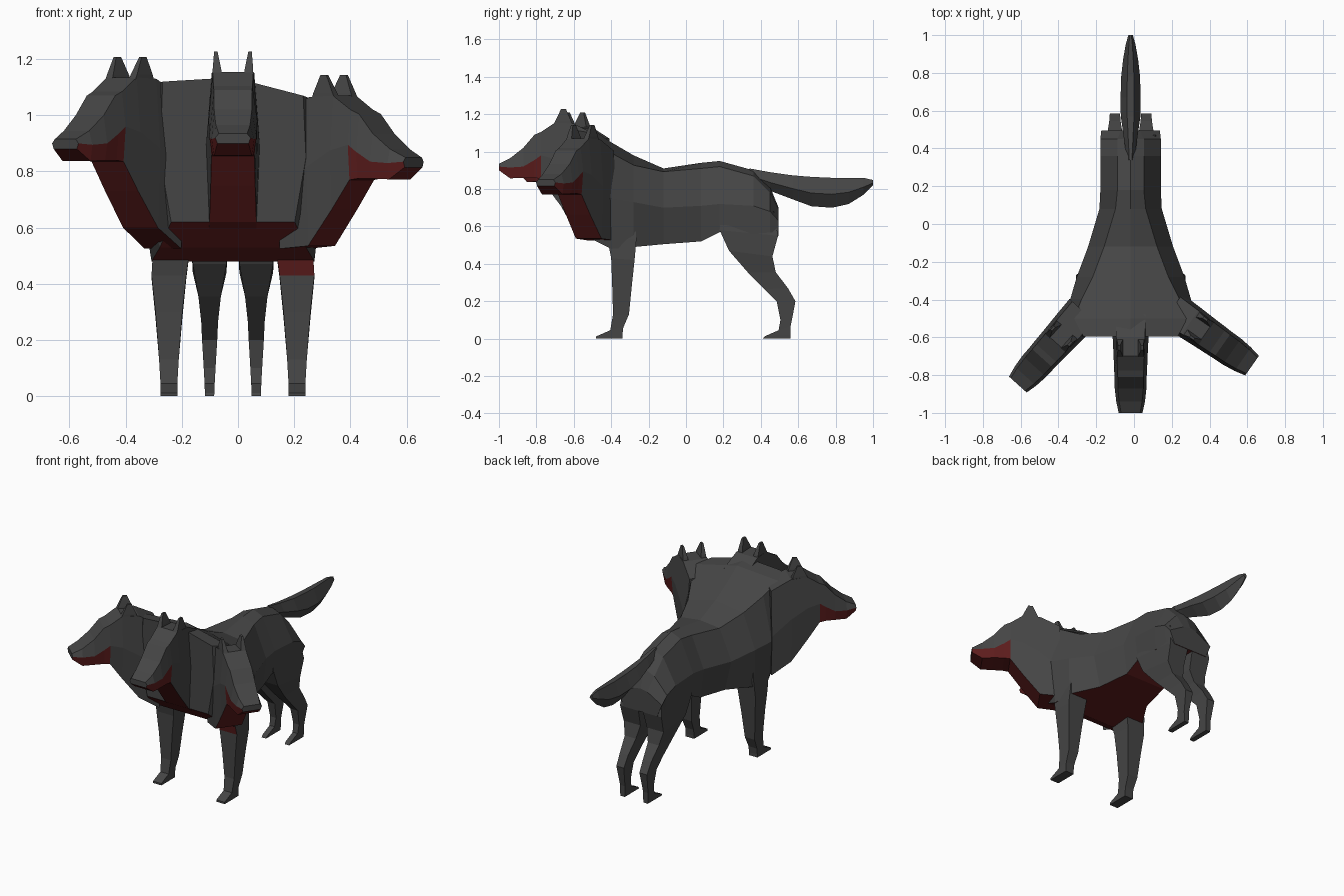
import bpy, bmesh, math
from mathutils import Vector, Matrix

if "Cube" in bpy.data.objects:
    bpy.data.objects.remove(bpy.data.objects["Cube"])

CX = -0.018  # body centre line


def material(name, rgb):
    m = bpy.data.materials.new(name)
    m.diffuse_color = (*rgb, 1)
    m.use_nodes = True
    m.node_tree.nodes["Principled BSDF"].inputs["Base Color"].default_value = m.diffuse_color
    return m


GREY = material("dark grey fur", (0.06, 0.06, 0.06))
RED = material("dark red underside", (0.11, 0.012, 0.012))


def loft(name, rings, is_red=None, matrix=Matrix()):
    """Skin a list of equal-sized rings, cap both ends, colour faces by a rule."""
    bm = bmesh.new()
    rows = [[bm.verts.new(p) for p in r] for r in rings]
    n = len(rows[0])
    for a, b in zip(rows, rows[1:]):
        for i in range(n):
            j = (i + 1) % n
            bm.faces.new((a[i], a[j], b[j], b[i]))
    bm.faces.new(rows[0])
    bm.faces.new(rows[-1])
    bmesh.ops.recalc_face_normals(bm, faces=bm.faces)
    bm.normal_update()
    for f in bm.faces:
        if is_red and is_red(f.calc_center_median(), f.normal):
            f.material_index = 1
    bm.transform(matrix)
    me = bpy.data.meshes.new(name)
    bm.to_mesh(me)
    bm.free()
    me.materials.append(GREY)
    me.materials.append(RED)
    ob = bpy.data.objects.new(name, me)
    bpy.context.collection.objects.link(ob)
    return ob


# Body: y, half widths (top, middle, bottom), heights (ridge, shoulder, middle, bottom)
body = [
    (0.495, .05, .155, .12, .70, .69, .63, .55),
    (0.45, .07, .16, .145, .81, .78, .68, .55),
    (0.36, .07, .16, .15, .90, .87, .71, .56),
    (0.18, .07, .16, .14, .95, .92, .72, .57),
    (0.08, .08, .165, .14, .94, .91, .71, .52),
    (-.12, .14, .225, .18, .91, .895, .70, .505),
    (-.28, .20, .285, .28, .98, .95, .73, .49),
    (-.40, .26, .32, .29, 1.05, 1.03, .75, .48),
    (-.50, .30, .34, .26, 1.12, 1.10, .80, .53),
    (-.595, .25, .26, .22, 1.135, 1.12, .85, .62)]
rings = []
for y, wt, wm, wb, zt, zs, zm, zb in body:
    drop = max(0, min(1, (-.1 - y) / .4)) * .05   # right shoulder sits lower
    rings.append([(CX, y, zt), (CX + wt, y, zs - drop), (CX + wm, y, zm), (CX + wb, y, zb),
                  (CX - wb, y, zb), (CX - wm, y, zm), (CX - wt, y, zs)])
loft("body", rings, lambda c, n: n.z < -.45)

# Head and neck: distance behind nose, heights (top, mouth line, bottom), half width
head = [
    (0.0, .935, .92, .90, .063),
    (.06, .965, .915, .857, .076),
    (.13, 1.02, .92, .86, .084),
    (.19, 1.09, .955, .86, .085),
    (.225, 1.105, .98, .855, .087),
    (.30, 1.155, .96, .75, .09),
    (.40, 1.15, .90, .62, .095),
    (.52, 1.09, .80, .525, .10)]


def add_head(side, nose_x, nose_y, turn, dz):
    place = Matrix.Translation((nose_x, nose_y, dz)) @ Matrix.Rotation(math.radians(turn), 4, 'Z')
    rings = []
    for u, zt, zm, zb, w in head:
        zb = max(zb, .525 - dz)    # throats all meet the chest at one height
        rings.append([(.8 * w, u, zt), (w, u, zm), (.88 * w, u, zb),
                      (-.88 * w, u, zb), (-w, u, zm), (-.8 * w, u, zt)])
    loft(side + "_head", rings,
         lambda c, n: n.z < -.4 or (.0 < c.y < .22 and c.z < .93 and n.z < .1), place)
    for s, tag in ((-1, "left"), (1, "right")):
        # Ear: tapering blade flush with the side of the skull
        ear = [[(s * (x + dx), y, z) for dx, y in ((-h, a), (h, a), (h, b), (-h, b))]
               for z, x, h, a, b in ((1.12, .054, .019, .28, .40),
                                     (1.165, .057, .015, .302, .385),
                                     (1.228, .061, .006, .332, .358))]
        loft(f"{side}_head_{tag}_ear", ear, None, place)


add_head("centre", CX, -1.0, 0, 0)
add_head("left", -.615, -.85, -42, -.02)
add_head("right", .625, -.75, 55, -.085)

# Legs: (front y, z), (back y, z), half width, inward shift
front_leg = [
    (-.48, 0, -.34, 0, .03, 0), (-.48, .012, -.34, .02, .03, 0),
    (-.405, .045, -.335, .06, .03, 0), (-.39, .13, -.305, .13, .035, 0),
    (-.395, .30, -.29, .28, .048, 0), (-.40, .43, -.275, .42, .062, 0),
    (-.42, .53, -.265, .53, .066, .01), (-.43, .70, -.28, .70, .066, .03)]
hind_leg = [
    (.41, 0, .56, 0, .016, 0), (.42, .012, .56, .02, .017, 0), (.495, .045, .56, .07, .018, 0),
    (.505, .10, .57, .12, .021, 0), (.485, .20, .585, .20, .027, 0),
    (.42, .265, .545, .27, .03, 0), (.33, .355, .48, .355, .04, 0),
    (.23, .47, .462, .44, .06, 0), (.18, .58, .492, .55, .066, 0),
    (.19, .70, .47, .68, .06, .01)]
for kind, prof, off in (("front", front_leg, .228), ("hind", hind_leg, .083)):
    for s, tag in ((-1, "left"), (1, "right")):
        rings = []
        for a, za, b, zb, w, shift in prof:
            x = CX + s * (off - shift)
            rings.append([(x - w, a, za), (x + w, a, za), (x + w, b, zb), (x - w, b, zb)])
        # The red chest runs down onto the front of the right shoulder
        loft(f"{tag}_{kind}_leg", rings, (lambda c, n: n.y < -.5 and c.z > .43)
             if (kind, tag) == ("front", "right") else None)

# Tail: y, top, bottom, half width
tail = [
    (.34, .91, .84, .02), (.45, .89, .79, .035), (.57, .873, .745, .052), (.67, .865, .708, .053),
    (.78, .86, .70, .05), (.87, .86, .72, .04), (.95, .86, .77, .026), (1.0, .848, .82, .012)]
loft("tail", [[(CX - .35 * w, y, t), (CX + .35 * w, y, t), (CX + w, y, t * .45 + b * .55),
               (CX, y, b), (CX - w, y, t * .45 + b * .55)] for y, t, b, w in tail])
